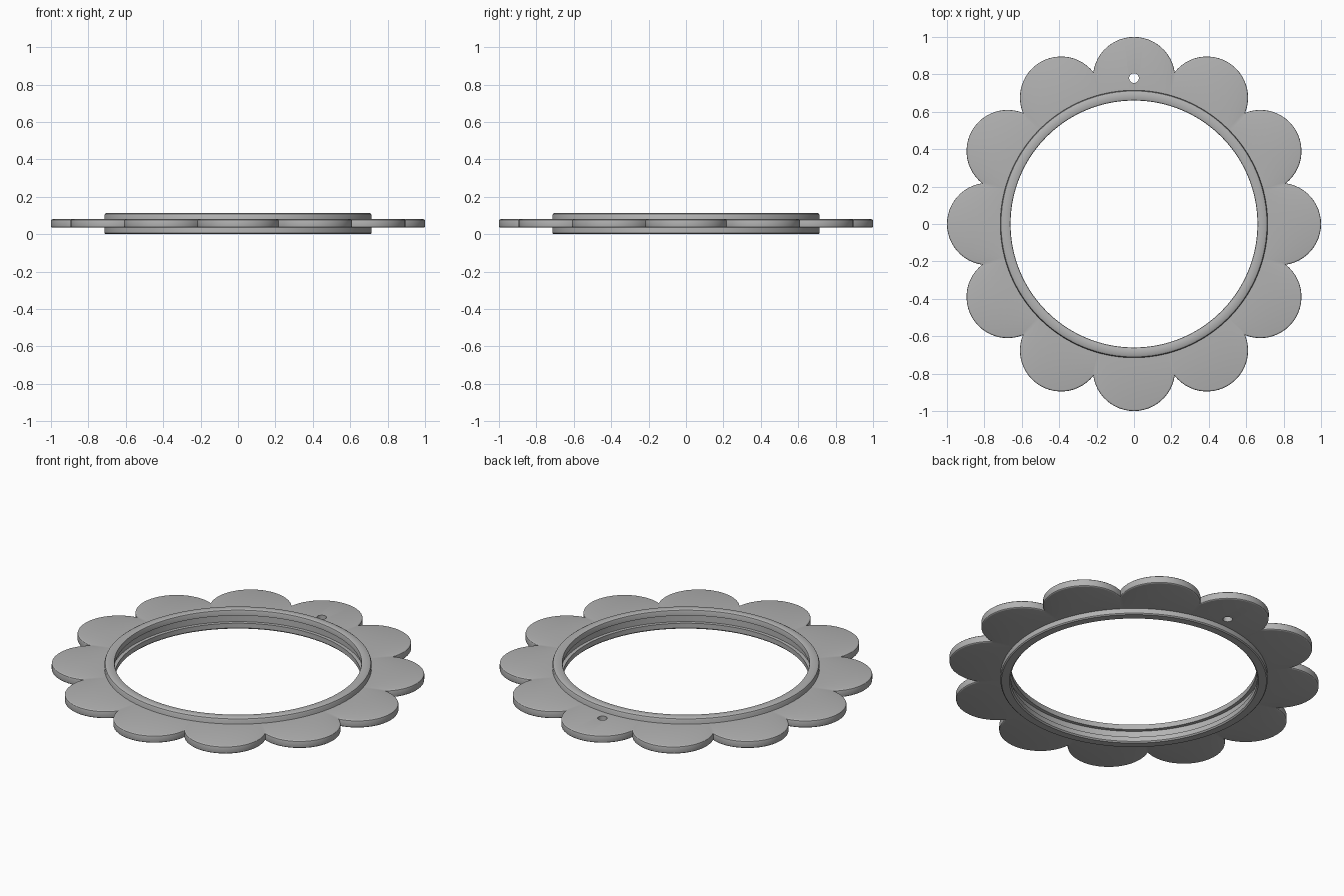
import bpy, bmesh
from math import sin, cos, pi, sqrt, atan2, hypot, radians

cube = bpy.data.objects.get("Cube")
if cube:
    bpy.data.objects.remove(cube, do_unlink=True)

grey = bpy.data.materials.new("plain_grey")
grey.use_nodes = True
COLOUR = (0.45, 0.45, 0.45, 1)
grey.diffuse_color = COLOUR
grey.node_tree.nodes["Principled BSDF"].inputs["Base Color"].default_value = COLOUR

PETALS = 12
PETAL_CENTRE = 0.78
PETAL_RADIUS = 0.22


def loft(name, loops):
    """Join closed loops of points into a closed, ring-shaped surface."""
    bm = bmesh.new()
    rows = [[bm.verts.new(p) for p in loop] for loop in loops]
    n = len(rows[0])
    for a, b in zip(rows, rows[1:] + rows[:1]):
        for i in range(n):
            j = (i + 1) % n
            bm.faces.new((a[i], a[j], b[j], b[i]))
    bmesh.ops.recalc_face_normals(bm, faces=bm.faces)
    mesh = bpy.data.meshes.new(name)
    bm.to_mesh(mesh)
    bm.free()
    obj = bpy.data.objects.new(name, mesh)
    bpy.context.collection.objects.link(obj)
    mesh.materials.append(grey)
    return obj


def smooth(obj):
    bpy.ops.object.select_all(action='DESELECT')
    obj.select_set(True)
    bpy.context.view_layer.objects.active = obj
    bpy.ops.object.shade_smooth_by_angle(angle=radians(30))


def circle(r, z, n=144):
    return [(r * cos(2 * pi * i / n), r * sin(2 * pi * i / n), z) for i in range(n)]


def petal_outline(inset, z, steps=24):
    """Scalloped outline made of overlapping circular petals."""
    r = PETAL_RADIUS - inset
    half = pi / PETALS
    cusp = PETAL_CENTRE * cos(half) + sqrt(r * r - (PETAL_CENTRE * sin(half)) ** 2)
    sweep = atan2(cusp * sin(half), cusp * cos(half) - PETAL_CENTRE)
    points = []
    for k in range(PETALS):
        c, s = cos(2 * half * k), sin(2 * half * k)
        for i in range(steps):
            a = sweep * (2 * i / steps - 1)
            x, y = PETAL_CENTRE + r * cos(a), r * sin(a)
            points.append((x * c - y * s, x * s + y * c, z))
    return points


def inner_edge(loop, r):
    return [(x * r / hypot(x, y), y * r / hypot(x, y), z) for x, y, z in loop]


# Flower plate with softened rims
BOTTOM, TOP, SOFT = 0.035, 0.08, 0.008
rims = []
for t in range(4):
    a = t * pi / 6
    rims.append((SOFT * (1 - sin(a)), TOP - SOFT * (1 - cos(a))))
profile = rims + [(d, BOTTOM + TOP - z) for d, z in reversed(rims)]
outer = [petal_outline(d, z) for d, z in profile]
plate = loft("flower_plate", [inner_edge(outer[0], 0.69)] + outer
             + [inner_edge(outer[-1], 0.69)])

# Hanging hole through the rear petal
bpy.ops.mesh.primitive_cylinder_add(vertices=32, radius=0.026, depth=0.3,
                                    location=(0, PETAL_CENTRE, 0.05))
cutter = bpy.context.object
cutter.name = "hole_cutter"
cutter.hide_render = True
cutter.data.materials.append(grey)
cut = plate.modifiers.new("hanging_hole", 'BOOLEAN')
cut.operation = 'DIFFERENCE'
cut.solver = 'EXACT'
cut.object = cutter
bpy.ops.object.select_all(action='DESELECT')
plate.select_set(True)
bpy.context.view_layer.objects.active = plate
bpy.ops.object.modifier_apply(modifier=cut.name)
bpy.data.objects.remove(cutter, do_unlink=True)
smooth(plate)

# Central ring with rounded top and a groove around its inner wall
section = [
    (0.667, 0), (0.709, 0), (0.715, 0.006),
    (0.715, 0.1), (0.711, 0.109), (0.702, 0.114),
    (0.668, 0.114), (0.662, 0.111), (0.66, 0.105),
    (0.66, 0.08), (0.68, 0.08), (0.68, 0.035), (0.66, 0.035), (0.66, 0.007),
]
smooth(loft("centre_ring", [circle(r, z) for r, z in section]))
